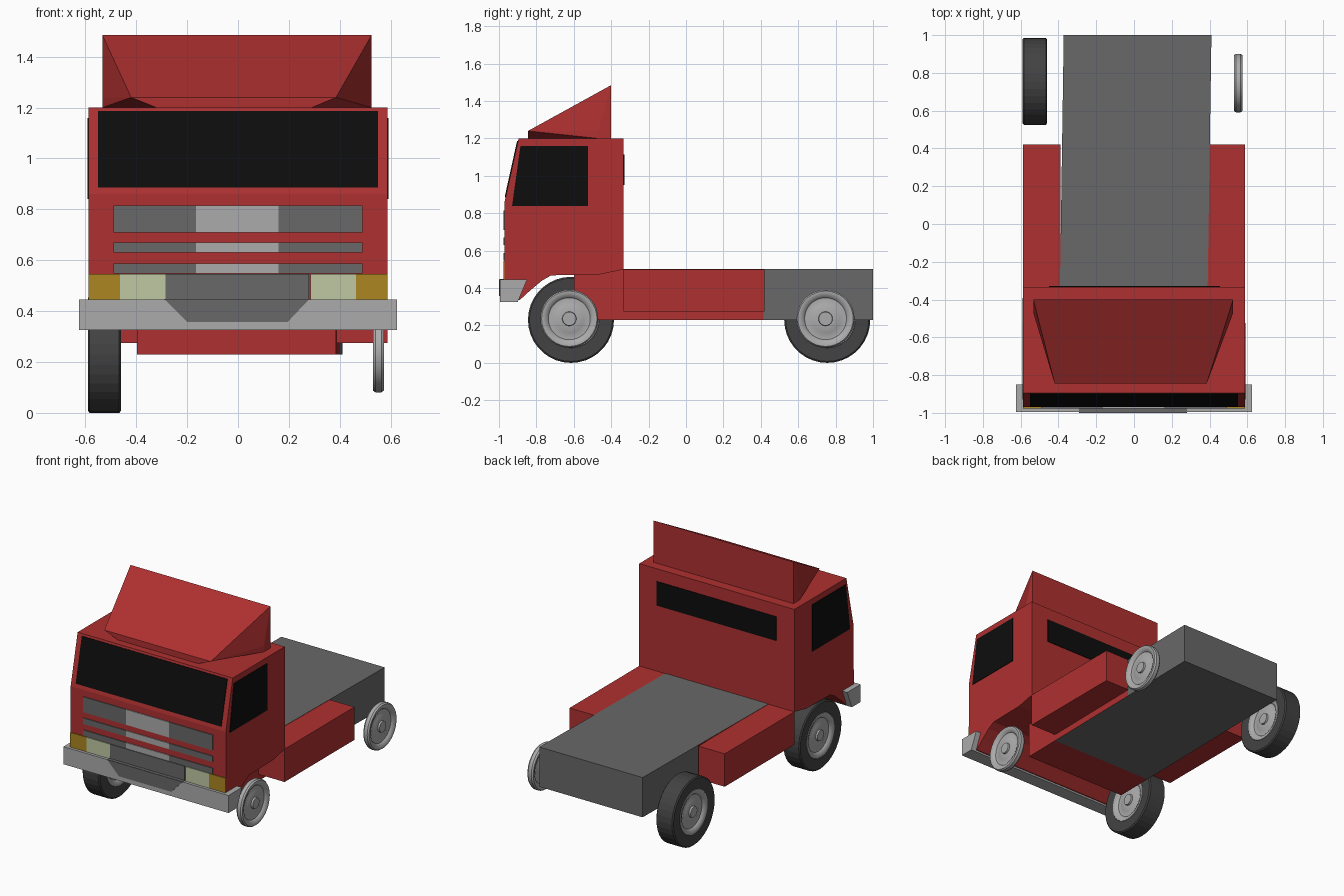
import bpy, bmesh, math
from mathutils import Vector

if "Cube" in bpy.data.objects:
    bpy.data.objects.remove(bpy.data.objects["Cube"])


def material(name, r, g, b):
    m = bpy.data.materials.new(name)
    m.diffuse_color = (r, g, b, 1)
    m.use_nodes = True
    m.node_tree.nodes["Principled BSDF"].inputs["Base Color"].default_value = m.diffuse_color
    return m


RED = material("red paint", 0.43, 0.03, 0.03)
GREY = material("dark grey", 0.14, 0.14, 0.14)
SILVER = material("light grey", 0.41, 0.41, 0.41)
BLACK = material("black glass", 0.004, 0.004, 0.004)
RUBBER = material("rubber", 0.055, 0.055, 0.055)
AMBER = material("amber", 0.41, 0.24, 0.016)
CREAM = material("cream lamp", 0.53, 0.58, 0.36)


def finish(name, bm, *mats):
    bmesh.ops.recalc_face_normals(bm, faces=bm.faces[:])
    me = bpy.data.meshes.new(name)
    bm.to_mesh(me)
    bm.free()
    ob = bpy.data.objects.new(name, me)
    bpy.context.collection.objects.link(ob)
    for m in mats:
        me.materials.append(m)
    return ob


def loft(name, loop_a, loop_b, *mats):
    """Closed solid between two matching loops."""
    bm = bmesh.new()
    a = [bm.verts.new(p) for p in loop_a]
    b = [bm.verts.new(p) for p in loop_b]
    n = len(a)
    bm.faces.new(a)
    bm.faces.new(b[::-1])
    for i in range(n):
        j = (i + 1) % n
        bm.faces.new((a[i], b[i], b[j], a[j]))
    return finish(name, bm, *mats)


def prism(name, loop, vec, *mats):
    v = Vector(vec)
    return loft(name, loop, [Vector(p) + v for p in loop], *mats)


def box(name, x0, x1, y0, y1, z0, z1, *mats):
    loop = [(x0, y0, z0), (x1, y0, z0), (x1, y1, z0), (x0, y1, z0)]
    return prism(name, loop, (0, 0, z1 - z0), *mats)


def front_plate(name, pts, y, mat, depth=0.006):
    return prism(name, [(x, y, z) for x, z in pts], (0, -depth, 0), mat)


def rect(x0, x1, z0, z1):
    return [(x0, z0), (x1, z0), (x1, z1), (x0, z1)]


# Cab: side profile pulled across the width
cab_profile = [(-0.97, 0.335), (-0.97, 0.86), (-0.895, 1.2), (-0.333, 1.2), (-0.333, 0.5),
               (-0.46, 0.473), (-0.72, 0.468), (-0.77, 0.44), (-0.83, 0.39), (-0.89, 0.335)]
prism("cab", [(-0.587, y, z) for y, z in cab_profile], (1.174, 0, 0), RED)

# Windows
slope = 0.075 / 0.34
y_low, y_high = -0.97 + 0.025 * slope, -0.97 + 0.325 * slope
prism("windscreen", [(-0.55, y_low, 0.885), (0.55, y_low, 0.885),
                     (0.55, y_high, 1.185), (-0.55, y_high, 1.185)], (0, -0.005, 0.001), BLACK)
for side, s in (("left", -1), ("right", 1)):
    prism(side + "_window", [(s * 0.586, y, z) for y, z in
          ((-0.93, 0.84), (-0.525, 0.84), (-0.525, 1.16), (-0.885, 1.16))], (s * 0.005, 0, 0), BLACK)
prism("rear_window", [(x, -0.334, z) for x, z in rect(-0.45, 0.455, 0.95, 1.115)],
      (0, 0.005, 0), BLACK)

# Roof wind deflector: sloped centre, swept cheeks and a tucked-in skirt
bm = bmesh.new()
P = {}
for s, xf, xo, xb in ((-1, -0.42, -0.533, -0.32), (1, 0.385, 0.525, 0.29)):
    for key, co in (("front", (xf, -0.845, 1.24)), ("top", (xf, -0.4, 1.485)),
                    ("tip", (xo, -0.4, 1.485)), ("cheek", (xo, -0.47, 1.24)),
                    ("skirt", (xb, -0.845, 1.2)), ("base", (xo, -0.47, 1.2)),
                    ("back", (xo, -0.4, 1.2))):
        P[s, key] = bm.verts.new(co)
    for keys in (("front", "top", "tip"), ("front", "tip", "cheek"), ("front", "cheek", "base"),
                 ("front", "base", "skirt"), ("cheek", "tip", "back", "base")):
        bm.faces.new([P[s, k] for k in keys])
for ring in (("front", "top"), ("skirt", "front")):
    bm.faces.new([P[-1, ring[0]], P[1, ring[0]], P[1, ring[1]], P[-1, ring[1]]])
bm.faces.new([P[-1, k] for k in ("back", "tip", "top")] + [P[1, k] for k in ("top", "tip", "back")])
bm.faces.new([P[-1, k] for k in ("skirt", "base", "back")] + [P[1, k] for k in ("back", "base", "skirt")])
finish("roof_deflector", bm, RED)

# Grille slats with a bright centre
for i, (z0, z1) in enumerate(((0.71, 0.815), (0.63, 0.67), (0.548, 0.588))):
    for part, x0, x1, mat in (("left", -0.49, -0.165, GREY), ("centre", -0.165, 0.16, SILVER),
                              ("right", 0.16, 0.49, GREY)):
        front_plate(f"grille_{part}_{i + 1}", rect(x0, x1, z0, z1), -0.97, mat)

# Lamps
for side, s in (("left", -1), ("right", 1)):
    front_plate(side + "_indicator", rect(s * 0.463, s * 0.587, 0.44, 0.545), -0.97, AMBER)
    front_plate(side + "_headlamp", rect(s * 0.285, s * 0.463, 0.44, 0.545), -0.97, CREAM)

# Bumper and the dark panel running down over it
prism("bumper", [(-0.625, y, z) for y, z in
                 ((-0.995, 0.325), (-0.995, 0.445), (-0.85, 0.445), (-0.9, 0.325))],
      (1.25, 0, 0), SILVER)
front_plate("centre_panel", rect(-0.29, 0.28, 0.44, 0.545), -0.97, GREY)
front_plate("bumper_panel", [(-0.29, 0.447), (-0.2, 0.357), (0.195, 0.357), (0.28, 0.447)],
            -0.994, GREY)
box("bumper_top_panel", -0.29, 0.28, -0.996, -0.97, 0.444, 0.448, GREY)


# Chassis: slightly skewed, red flanks ahead of the grey tail
def chassis(name, y0, y1, *mats):
    def section(y):
        dx = 0.015 * (y + 0.33)
        return [(x + dx, y, z) for x, z in rect(-0.392, 0.39, 0.23, 0.502)]
    return loft(name, section(y0), section(y1), *mats)


chassis("chassis_front", -0.6, -0.333, RED)
middle = chassis("chassis_middle", -0.333, 0.415, RED, GREY)
for f in middle.data.polygons:
    f.material_index = 1 if abs(f.normal.z) > 0.5 else 0
chassis("chassis_rear", 0.415, 1.0, GREY)

# Side lockers
for side, s in (("left", -1), ("right", 1)):
    box(side + "_locker", s * 0.388, s * 0.587, -0.335, 0.42, 0.275, 0.5, RED)


# Wheels: lathed around the x axis
def lathe(name, profile, centre, mat, smooth):
    bm = bmesh.new()
    vs = [bm.verts.new((x, 0, r)) for r, x in profile]
    es = [bm.edges.new(p) for p in zip(vs, vs[1:])]
    bmesh.ops.spin(bm, geom=vs + es, cent=(0, 0, 0), axis=(1, 0, 0),
                   angle=2 * math.pi, steps=36)
    bmesh.ops.remove_doubles(bm, verts=bm.verts[:], dist=0.0005)
    ob = finish(name, bm, mat)
    ob.location = centre
    if smooth:
        bpy.ops.object.select_all(action='DESELECT')
        ob.select_set(True)
        bpy.context.view_layer.objects.active = ob
        bpy.ops.object.shade_smooth_by_angle(angle=math.radians(30))


# Dished rim face with a lip, raised disc and hub; mirrored for both faces
rim_half = [(0, 0.022), (0.036, 0.022), (0.038, 0.01), (0.075, 0.008), (0.085, 0.003),
            (0.112, 0.004), (0.12, 0.014), (0.138, 0.022), (0.148, 0.022), (0.155, 0.012)]
rim = rim_half + [(r, -x) for r, x in reversed(rim_half)]
tyre = [(0.15, -0.02), (0.15, -0.062), (0.222, -0.065), (0.23, -0.058), (0.23, 0.058),
        (0.222, 0.065), (0.15, 0.062), (0.15, 0.02), (0.15, -0.02)]
for end, y in (("front", -0.615), ("rear", 0.755)):
    lathe(end + "_left_tyre", tyre, (-0.525, y, 0.23), RUBBER, False)
    for face, x in (("outer", -0.567), ("inner", -0.483)):
        lathe(f"{end}_left_{face}_rim", rim, (x, y, 0.23), SILVER, True)
    lathe(end + "_right_rim", rim, (0.552, y - 0.009, 0.236), SILVER, True)
